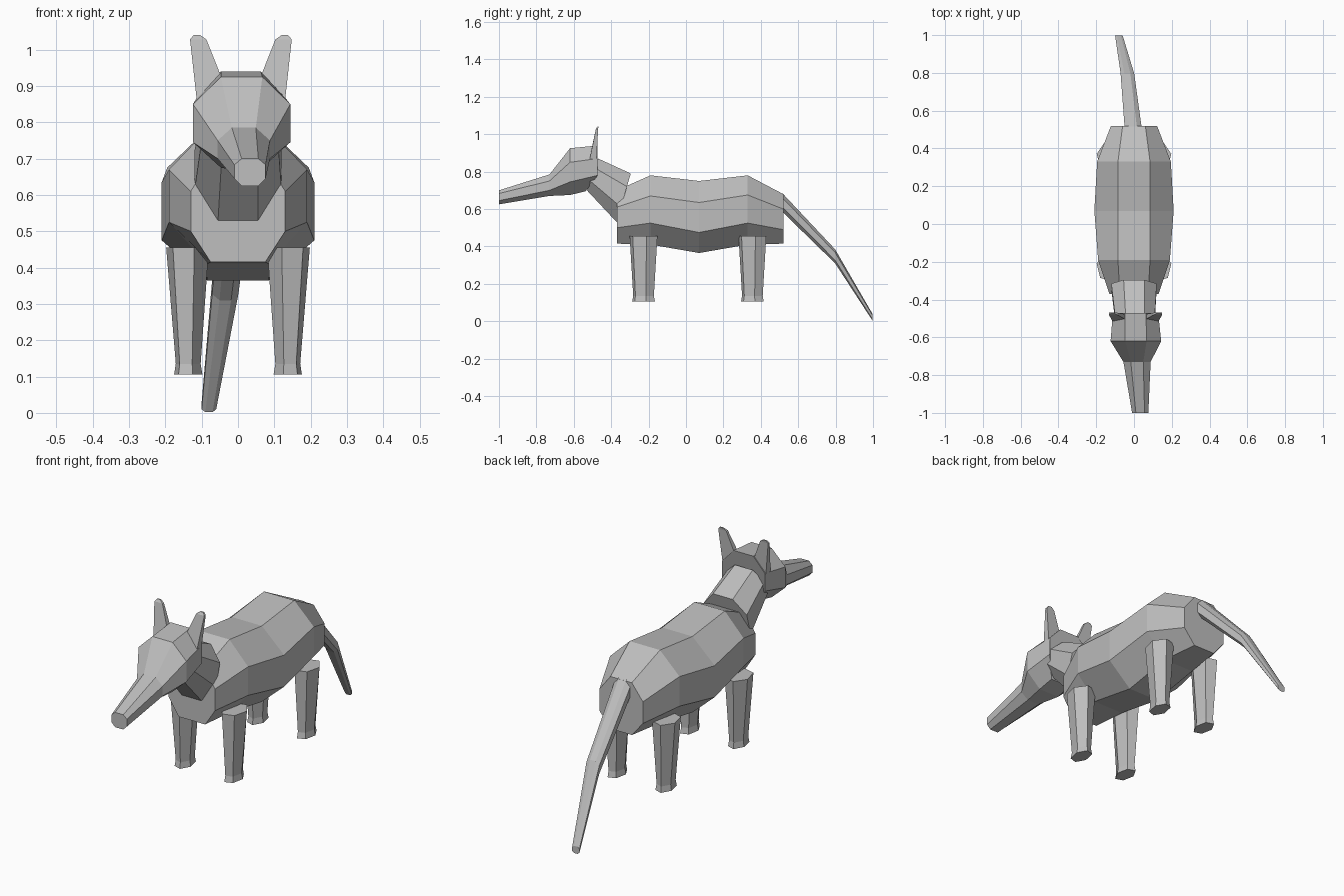
import bpy
import bmesh
from math import cos, sin, radians

default_cube = bpy.data.objects.get("Cube")
if default_cube:
    bpy.data.objects.remove(default_cube, do_unlink=True)

# One plain grey for the whole animal
GREY = (0.52, 0.52, 0.52, 1)
grey = bpy.data.materials.new("plain_grey")
grey.diffuse_color = GREY
grey.use_nodes = True
grey.node_tree.nodes["Principled BSDF"].inputs["Base Color"].default_value = GREY


def loft(name, rings):
    """Skin a list of equal-length rings and cap both ends."""
    bm = bmesh.new()
    loops = [[bm.verts.new(point) for point in ring] for ring in rings]
    for first, second in zip(loops, loops[1:]):
        count = len(first)
        for i in range(count):
            j = (i + 1) % count
            bm.faces.new((first[i], first[j], second[j], second[i]))
    bm.faces.new(loops[0])
    bm.faces.new(loops[-1])
    bmesh.ops.recalc_face_normals(bm, faces=bm.faces)
    mesh = bpy.data.meshes.new(name)
    bm.to_mesh(mesh)
    bm.free()
    mesh.materials.append(grey)
    obj = bpy.data.objects.new(name, mesh)
    bpy.context.collection.objects.link(obj)
    return obj


def section(y, heights, half, flat, x=0, lean=0, chin=0):
    """Eight-sided section: heights run top, upper side, lower side, bottom."""
    middle = (heights[0] + heights[-1]) / 2
    right = []
    for width, z, shift in zip((flat, half, half, flat), heights, (0, 0, 0, chin)):
        right.append((width, y + lean * (z - middle) + shift, z))
    left = [(-w, d, z) for w, d, z in reversed(right)]
    return [(x + w, d, z) for w, d, z in right + left]


def hexagon(x, y, z, rx, ry, turn=0):
    """Level six-sided ring."""
    angles = [radians(turn + step * 60) for step in range(6)]
    return [(x + rx * cos(a), y + ry * sin(a), z) for a in angles]


# Body
loft("body", [
    section(-.37, (.70, .61, .50, .415), half=.13, flat=.075),
    section(-.19, (.78, .67, .525, .41), half=.19, flat=.085),
    section(.07, (.75, .635, .475, .365), half=.21, flat=.085),
    section(.33, (.78, .675, .525, .41), half=.195, flat=.085),
    section(.52, (.68, .60, .49, .415), half=.122, flat=.06),
])

# Neck
loft("neck", [
    section(-.333, (.79, .72, .61, .53), half=.12, flat=.055, lean=.29),
    section(-.50, (.87, .82, .75, .70), half=.105, flat=.05, x=.005, lean=.35),
])

# Head with long snout
loft("head", [
    section(-.472, (.94, .87, .78, .695), half=.12, flat=.055, x=.008, chin=-.065),
    section(-.62, (.925, .85, .745, .675), half=.134, flat=.057, x=.01),
    section(-.73, (.785, .75, .70, .67), half=.072, flat=.033, x=.016),
    section(-1, (.70, .683, .645, .625), half=.043, flat=.023, x=.033),
])

# Tail
loft("tail", [
    section(.515, (.685, .66, .61, .585), half=.045, flat=.02, x=-.005),
    section(.797, (.385, .368, .327, .31), half=.036, flat=.016, x=-.035),
    section(.998, (.038, .03, .01, .002), half=.02, flat=.01, x=-.08),
])

SIDES = (("left", 1), ("right", -1))

# Ears: slim blades, leaning outward and back
for side, sign in SIDES:
    blade = [(.122, -.515, .865), (.052, -.505, .92), (.052, -.478, .92), (.122, -.478, .865)]
    tip = [(.14, -.482, 1.028), (.095, -.482, 1.028), (.095, -.47, 1.028), (.14, -.47, 1.028)]
    cap = [(.13, -.474, 1.04), (.112, -.474, 1.04), (.112, -.468, 1.04), (.13, -.468, 1.04)]
    rings = [[(.008 + sign * px, py, pz) for px, py, pz in ring] for ring in (blade, tip, cap)]
    loft(side + "_ear", rings)

# Legs: tapered, with a slightly flared foot
for place, y in (("front", -.227), ("back", .355)):
    for side, sign in SIDES:
        turn = 12 * sign
        loft(f"{place}_{side}_leg", [
            hexagon(sign * .139, y, .455, .06, .078, turn),
            hexagon(sign * .137, y, .135, .035, .058, turn),
            hexagon(sign * .137, y, .105, .04, .064, turn),
        ])
